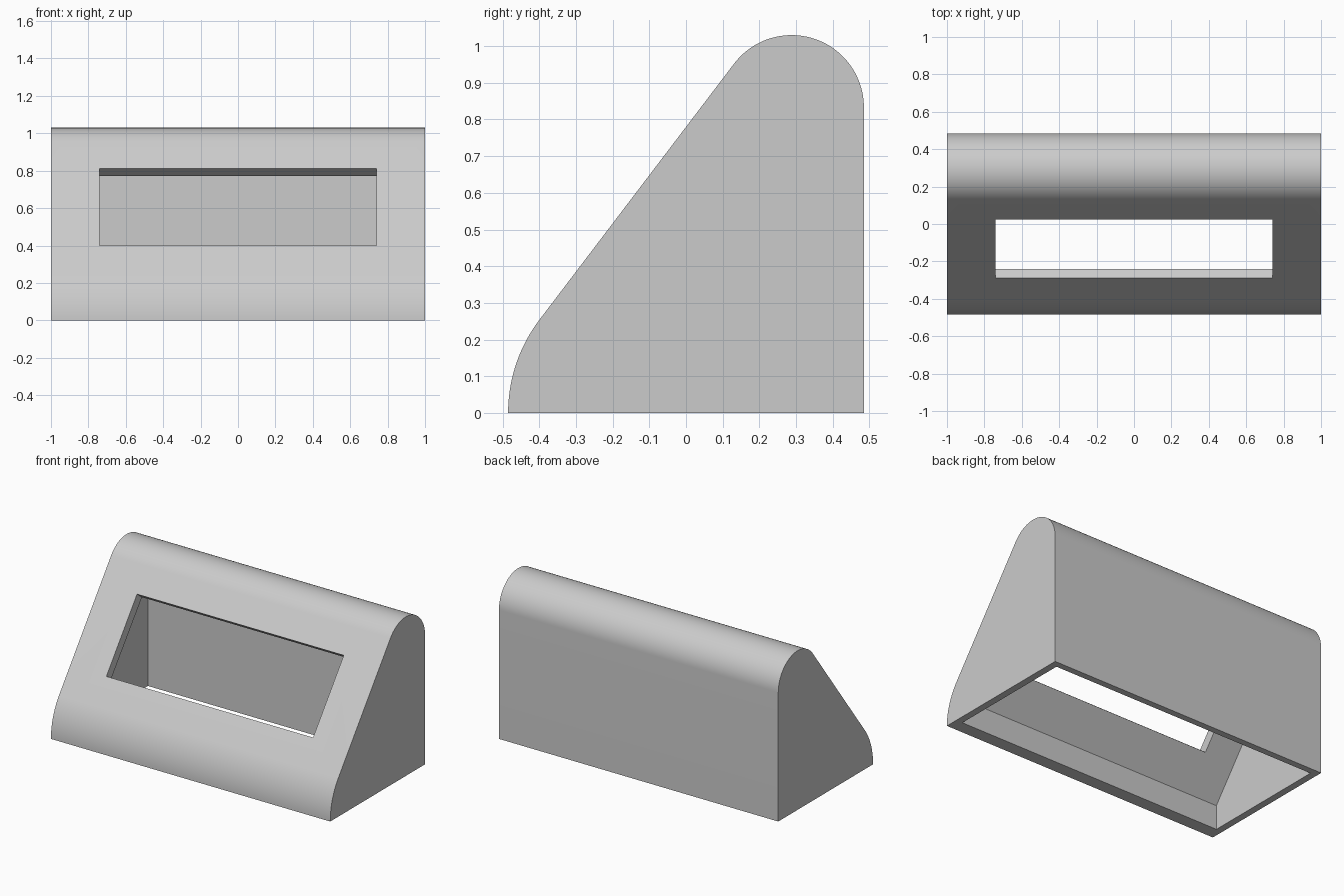
import bpy, bmesh
from math import radians, sin, cos, pi

if "Cube" in bpy.data.objects:
    bpy.data.objects.remove(bpy.data.objects["Cube"], do_unlink=True)

SLOPE = radians(52.4)      # tilt of the front panel
HALF_DEPTH = 0.485

grey = bpy.data.materials.new("plain_grey")
grey.use_nodes = True
grey.diffuse_color = (0.6, 0.6, 0.6, 1)
grey.node_tree.nodes["Principled BSDF"].inputs["Base Color"].default_value = (0.6, 0.6, 0.6, 1)


def arc(cy, cz, r, start, end, steps):
    return [(cy + r * cos(start + (end - start) * i / steps),
             cz + r * sin(start + (end - start) * i / steps)) for i in range(steps + 1)]


def prism(name, profile, half_width):
    """Extrude a (y, z) profile along x."""
    bm = bmesh.new()
    face = bm.faces.new([bm.verts.new((-half_width, y, z)) for y, z in profile])
    new = bmesh.ops.extrude_face_region(bm, geom=[face])["geom"]
    verts = [v for v in new if isinstance(v, bmesh.types.BMVert)]
    bmesh.ops.translate(bm, verts=verts, vec=(2 * half_width, 0, 0))
    bmesh.ops.recalc_face_normals(bm, faces=bm.faces)
    mesh = bpy.data.meshes.new(name)
    bm.to_mesh(mesh)
    bm.free()
    obj = bpy.data.objects.new(name, mesh)
    bpy.context.collection.objects.link(obj)
    mesh.materials.append(grey)
    return obj


# Outer body: flat back, rounded ridge, sloped front, rounded toe
ridge_r, toe_r = 0.197, 0.42
profile = [(HALF_DEPTH, 0)]
profile += arc(HALF_DEPTH - ridge_r, 0.833, ridge_r, 0, pi / 2 + SLOPE, 40)
profile += arc(toe_r - HALF_DEPTH, 0, toe_r, pi / 2 + SLOPE, pi, 16)
housing = prism("housing", profile, 1.0)

# Hollow inside, open at the bottom
cavity = prism("cavity_cutter", [(0.443, -0.1), (0.443, 0.91), (0.18, 0.91),
                                 (-0.4, 0.157), (-0.4, -0.1)], 0.955)

# Window cut square to the sloped panel
h = 0.259
window = prism("window_cutter", [(-h, -0.12), (h, -0.12), (h, 0.1), (-h, 0.1)], 0.74)
window.location = (0, -0.132, 0.605)
window.rotation_euler.x = SLOPE

bpy.ops.object.select_all(action='DESELECT')
bpy.context.view_layer.objects.active = housing
housing.select_set(True)
for cutter in (cavity, window):
    cutter.hide_render = True
    mod = housing.modifiers.new(cutter.name, 'BOOLEAN')
    mod.operation = 'DIFFERENCE'
    mod.solver = 'EXACT'
    mod.object = cutter
    bpy.ops.object.modifier_apply(modifier=mod.name)
    bpy.data.objects.remove(cutter, do_unlink=True)

bpy.ops.object.shade_smooth_by_angle(angle=radians(30))
